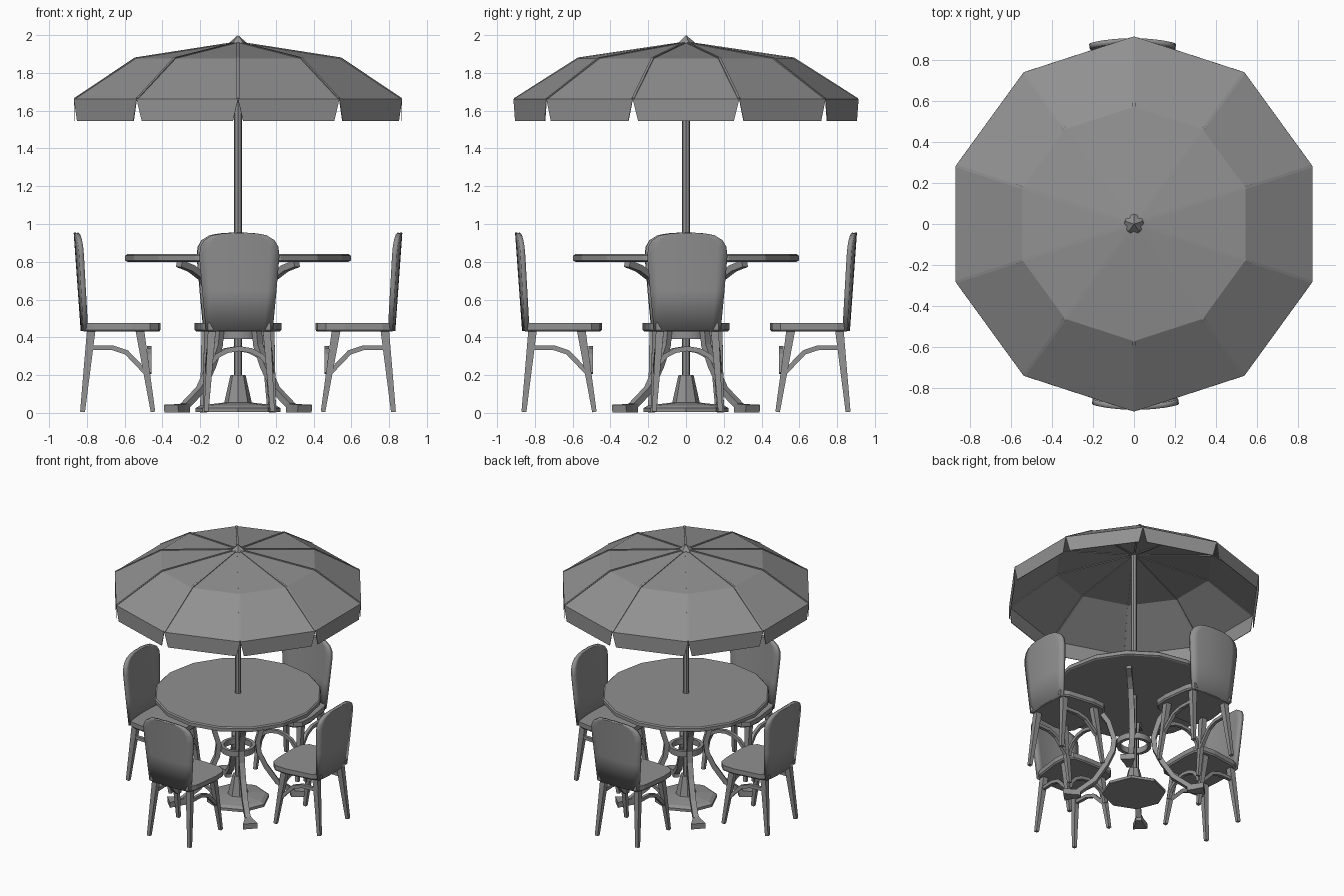
import bpy, bmesh, math
from mathutils import Vector, Matrix

cube = bpy.data.objects.get("Cube")
if cube:
    bpy.data.objects.remove(cube, do_unlink=True)

GREY = (0.28, 0.28, 0.28, 1)
grey = bpy.data.materials.new("plain grey")
grey.use_nodes = True
grey.diffuse_color = GREY
grey.node_tree.nodes["Principled BSDF"].inputs["Base Color"].default_value = GREY


def finish(name, bm, matrix=Matrix(), thickness=0, smooth=False):
    """Turn a bmesh into a coloured object, optionally with thickness."""
    bmesh.ops.recalc_face_normals(bm, faces=bm.faces)
    mesh = bpy.data.meshes.new(name)
    bm.to_mesh(mesh)
    bm.free()
    mesh.materials.append(grey)
    obj = bpy.data.objects.new(name, mesh)
    bpy.context.collection.objects.link(obj)
    obj.matrix_world = matrix
    if thickness:
        solid = obj.modifiers.new("thickness", 'SOLIDIFY')
        solid.thickness = thickness
        solid.offset = 0
    if smooth:
        bpy.ops.object.select_all(action='DESELECT')
        obj.select_set(True)
        bpy.context.view_layer.objects.active = obj
        bpy.ops.object.shade_smooth_by_angle(angle=math.radians(30))
    return obj


def polar(radius, angle, z):
    return Vector((radius * math.cos(angle), radius * math.sin(angle), z))


def bridge(bm, a, b):
    n = len(a)
    for i in range(n):
        bm.faces.new((a[i], a[(i + 1) % n], b[(i + 1) % n], b[i]))


def lathe(name, profile, sides, closed=False, smooth=False):
    """Spin (radius, z) pairs round the centre line."""
    bm = bmesh.new()
    rings = [[bm.verts.new(polar(r, math.tau * i / sides, z)) for i in range(sides)]
             for r, z in profile]
    for a, b in zip(rings, rings[1:]):
        bridge(bm, a, b)
    if closed:
        bridge(bm, rings[-1], rings[0])
    else:
        bm.faces.new(rings[0])
        bm.faces.new(rings[-1])
    return finish(name, bm, smooth=smooth)


def sweep(bm, path, sizes, side):
    """Rectangular bar along a path; sizes are (width along side, depth)."""
    path = [Vector(p) for p in path]
    side = Vector(side).normalized()
    rings = []
    for i, p in enumerate(path):
        tangent = path[min(i + 1, len(path) - 1)] - path[max(i - 1, 0)]
        across = tangent.cross(side).normalized()
        w, d = sizes[i] if isinstance(sizes, list) else sizes
        rings.append([bm.verts.new(p + side * w / 2 * a + across * d / 2 * b)
                      for a, b in ((-1, -1), (1, -1), (1, 1), (-1, 1))])
    for a, b in zip(rings, rings[1:]):
        bridge(bm, a, b)
    bm.faces.new(rings[0])
    bm.faces.new(rings[-1])


# Parasol canopy with notched hanging valance
SIDES, RIM, MID = 10, 0.912, 0.57
angles = [math.pi / 2 + math.tau * i / SIDES for i in range(SIDES)]
bm = bmesh.new()
apex = bm.verts.new((0, 0, 1.96))
mid = [bm.verts.new(polar(MID, a, 1.875)) for a in angles]
rim = [bm.verts.new(polar(RIM, a, 1.66)) for a in angles]
bridge(bm, rim, mid)
for i in range(SIDES):
    j = (i + 1) % SIDES
    bm.faces.new((apex, mid[i], mid[j]))
    drop = Vector((0, 0, -0.115))
    left = bm.verts.new(rim[i].co.lerp(rim[j].co, 0.05) + drop)
    right = bm.verts.new(rim[j].co.lerp(rim[i].co, 0.05) + drop)
    bm.faces.new((rim[i], rim[j], right, left))
finish("canopy", bm, thickness=0.004)

# Canopy ribs along each ridge
bm = bmesh.new()
for a in angles:
    path = [polar(0.03, a, 1.955), polar(MID, a, 1.875), polar(RIM - 0.005, a, 1.66)]
    sweep(bm, path, (0.014, 0.014), (-math.sin(a), math.cos(a), 0))
finish("canopy_ribs", bm)

# Star-shaped finial on the canopy
bm = bmesh.new()
tip = bm.verts.new((0, 0, 2.0))
star = [bm.verts.new(polar(0.06 if i % 2 == 0 else 0.046, a, 1.95))
        for i, a in enumerate(angles)]
for i in range(SIDES):
    bm.faces.new((tip, star[i], star[(i + 1) % SIDES]))
bm.faces.new(star)
finish("finial", bm)

# Pole, table top and weighted foot
lathe("pole", [(0.022, 0.03), (0.022, 1.95)], 8, smooth=False)
lathe("table_top", [(0.585, 0.80), (0.597, 0.806), (0.597, 0.832), (0.588, 0.84)], 16)
lathe("base_plate", [(0.225, 0.005), (0.225, 0.025), (0.2, 0.04), (0.07, 0.055)], 8)
lathe("pole_socket", [(0.075, 0.045), (0.04, 0.2)], 8)
lathe("leg_ring", [(0.1, 0.39), (0.125, 0.39), (0.125, 0.435), (0.1, 0.435)], 16,
      closed=True, smooth=True)

# Four curved table legs on the diagonals, each with a flared foot
LEG = [(0.44, 0.79), (0.35, 0.765), (0.26, 0.715), (0.18, 0.59), (0.14, 0.45),
       (0.15, 0.36), (0.2, 0.25), (0.28, 0.125), (0.4, 0.035)]
for k in range(4):
    a = math.pi / 4 + k * math.pi / 2
    side = (-math.sin(a), math.cos(a), 0)
    bm = bmesh.new()
    sweep(bm, [polar(r, a, z) for r, z in LEG], (0.04, 0.035), side)
    sweep(bm, [polar(0.38, a, 0.026), polar(0.43, a, 0.024), polar(0.5, a, 0.022)],
          [(0.04, 0.05), (0.06, 0.045), (0.105, 0.042)], side)
    finish(f"table_leg_{k + 1}", bm)

# Chair profiles: back rows are (height, half width), seat is half an outline
BACK = [(0.435, 0.175), (0.65, 0.195), (0.83, 0.21), (0.88, 0.205), (0.915, 0.185),
        (0.94, 0.145), (0.95, 0.09), (0.953, 0.03)]
SEAT = [(0.165, -0.86), (0.195, -0.8), (0.222, -0.6), (0.215, -0.5), (0.17, -0.455),
        (0.08, -0.445)]


def chair(label, matrix):
    # Curved leaning back
    bm = bmesh.new()
    rows = []
    for z, half in BACK:
        lean = -0.855 - 0.037 * (z - 0.435) / 0.52
        rows.append([bm.verts.new((half * t / 4, lean + 0.02 * (half * t / 0.84) ** 2, z))
                     for t in range(-4, 5)])
    for a, b in zip(rows, rows[1:]):
        for i in range(8):
            bm.faces.new((a[i], a[i + 1], b[i + 1], b[i]))
    finish(label + "_back", bm, matrix, thickness=0.026, smooth=True)

    # Seat
    bm = bmesh.new()
    outline = SEAT + [(-x, y) for x, y in reversed(SEAT)]
    low, edge, top = [[bm.verts.new((x * s, (y + 0.65) * s - 0.65, z)) for x, y in outline]
                      for s, z in ((0.96, 0.43), (1, 0.44), (1, 0.475))]
    bridge(bm, low, edge)
    bridge(bm, edge, top)
    bm.faces.new(low)
    bm.faces.new(top)
    finish(label + "_seat", bm, matrix)

    # Splayed tapering legs and half-arch side stretchers
    legs, arches = bmesh.new(), bmesh.new()
    for s in (-1, 1):
        sweep(legs, [(s * 0.145, -0.812, 0.44), (s * 0.175, -0.858, 0.005)],
              [(0.042, 0.045), (0.024, 0.026)], (1, 0, 0))
        sweep(legs, [(s * 0.165, -0.555, 0.44), (s * 0.182, -0.485, 0.005)],
              [(0.042, 0.046), (0.024, 0.024)], (1, 0, 0))
        sweep(arches, [(s * 0.152, -0.82, 0.345), (s * 0.157, -0.7, 0.345),
                       (s * 0.163, -0.625, 0.32), (s * 0.172, -0.515, 0.205)],
              (0.024, 0.026), (1, 0, 0))
    # Front arch between the legs
    arc = [math.pi * i / 8 for i in range(9)]
    sweep(arches, [(0.165 * math.cos(t), -0.505, 0.21 + 0.13 * math.sin(t)) for t in arc],
          (0.024, 0.026), (0, 1, 0))
    finish(label + "_legs", legs, matrix)
    finish(label + "_stretchers", arches, matrix)


# Four chairs round the table, the side pair a little closer in
for k, where in enumerate(("front", "left", "back", "right")):
    inward = 0.035 if k % 2 else 0
    chair(f"{where}_chair", Matrix.Rotation(k * math.pi / 2, 4, 'Z')
          @ Matrix.Translation((0.007, inward, 0)))
